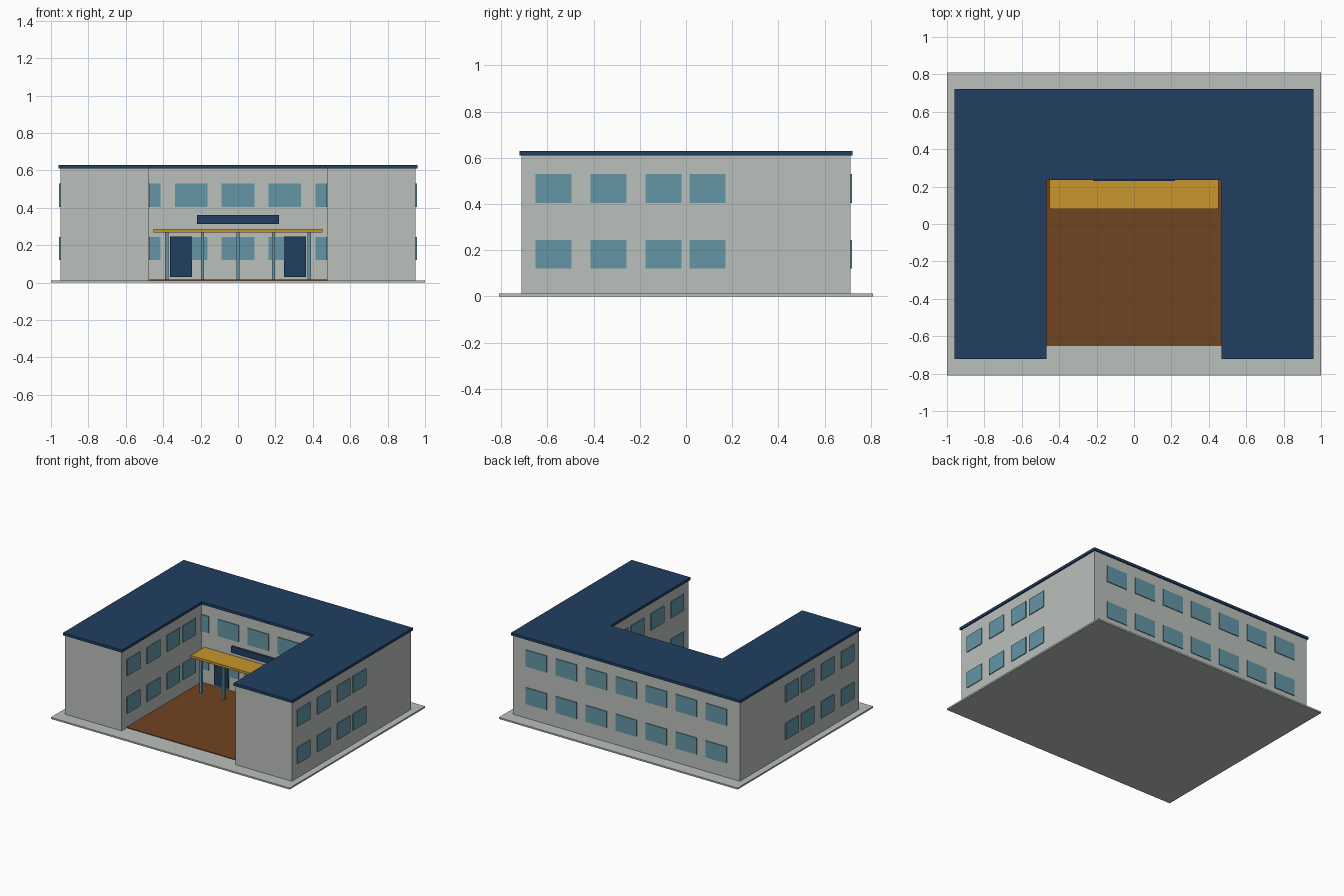
import bpy
import bmesh

if "Cube" in bpy.data.objects:
    bpy.data.objects.remove(bpy.data.objects["Cube"])


def material(name, rgb):
    m = bpy.data.materials.new(name)
    lin = [(c / 255 / 12.92) if c < 11 else ((c / 255 + 0.055) / 1.055) ** 2.4 for c in rgb]
    m.diffuse_color = (*lin, 1)
    m.use_nodes = True
    m.node_tree.nodes["Principled BSDF"].inputs["Base Color"].default_value = m.diffuse_color
    return m


GREY = material("wall grey", (187, 192, 188))
NAVY = material("navy blue", (33, 63, 97))
TEAL = material("window teal", (99, 150, 165))
GOLD = material("canopy gold", (200, 150, 45))
BROWN = material("paving brown", (112, 67, 33))


def finish(name, bm, mat):
    bmesh.ops.recalc_face_normals(bm, faces=bm.faces)
    me = bpy.data.meshes.new(name)
    bm.to_mesh(me)
    bm.free()
    me.materials.append(mat)
    ob = bpy.data.objects.new(name, me)
    bpy.context.collection.objects.link(ob)
    return ob


def add_box(bm, x, y, z):
    """Add a box spanning the given (low, high) ranges."""
    vs = bmesh.ops.create_cube(bm, size=1)["verts"]
    for v in vs:
        v.co = [r[0] if c < 0 else r[1] for c, r in zip(v.co, (x, y, z))]


def boxes(name, mat, *spans):
    bm = bmesh.new()
    for s in spans:
        add_box(bm, *s)
    return finish(name, bm, mat)


def u_block(name, mat, out_x, out_y, in_x, in_y, z0, z1):
    """Extruded U-shaped plan, open to the front."""
    half = [(in_x, in_y), (in_x, -out_y), (out_x, -out_y), (out_x, out_y)]
    plan = half + [(-x, y) for x, y in reversed(half)]
    bm = bmesh.new()
    face = bm.faces.new([bm.verts.new((x, y, z0)) for x, y in plan])
    top = bmesh.ops.extrude_face_region(bm, geom=[face])["geom"]
    for v in top:
        if isinstance(v, bmesh.types.BMVert):
            v.co.z = z1
    return finish(name, bm, mat)


OUT_X, OUT_Y, IN_X, IN_Y = 0.95, 0.712, 0.477, 0.245
PROUD = 0.006

# Ground slab and courtyard paving
boxes("ground_slab", GREY, ((-1, 1), (-0.81, 0.81), (0, 0.012)))
boxes("courtyard_paving", BROWN, ((-IN_X, IN_X), (-0.652, IN_Y), (0.01, 0.017)))

# Stacked walls and flat roof
for name, z0, z1 in (("plinth", 0.012, 0.037), ("ground_storey", 0.037, 0.322),
                     ("upper_storey", 0.322, 0.612)):
    u_block(name, GREY, OUT_X, OUT_Y, IN_X, IN_Y, z0, z1)
u_block("roof", NAVY, 0.96, 0.721, 0.468, 0.236, 0.61, 0.63)

# Windows on both storeys
side_windows, back_windows, court_windows = [], [], []
for z in ((0.12, 0.245), (0.404, 0.53)):
    for yc in (-0.573, -0.335, -0.097, 0.093):
        y = (yc - 0.078, yc + 0.078)
        for s in (-1, 1):
            for wall, d in ((OUT_X, PROUD), (IN_X, -PROUD)):
                x = sorted((s * (wall - d), s * (wall + d)))
                side_windows.append((x, y, z))
    for i in range(-3, 4):
        x = (i * 0.251 - 0.087, i * 0.251 + 0.087)
        back_windows.append((x, (OUT_Y - PROUD, OUT_Y + PROUD), z))
        if abs(i) < 3:
            x = (max(x[0], -IN_X), min(x[1], IN_X))
            court_windows.append((x, (IN_Y - PROUD, IN_Y + PROUD), z))
boxes("wing_windows", TEAL, *side_windows)
boxes("back_windows", TEAL, *back_windows)
boxes("courtyard_windows", TEAL, *court_windows)

# Entrance doors and blank fascia panel
boxes("entrance_doors", NAVY,
      *[(sorted((s * 0.247, s * 0.364)), (0.233, 0.25), (0.03, 0.246)) for s in (-1, 1)])
boxes("fascia_panel", NAVY, ((-0.218, 0.218), (0.229, 0.25), (0.314, 0.362)))

# Canopy on slim posts
boxes("canopy", GOLD, ((-0.453, 0.453), (0.08, 0.246), (0.269, 0.287)))
boxes("canopy_posts", TEAL,
      *[((i * 0.19 - 0.009, i * 0.19 + 0.009), (0.093, 0.111), (0.015, 0.27))
        for i in range(-2, 3)])
